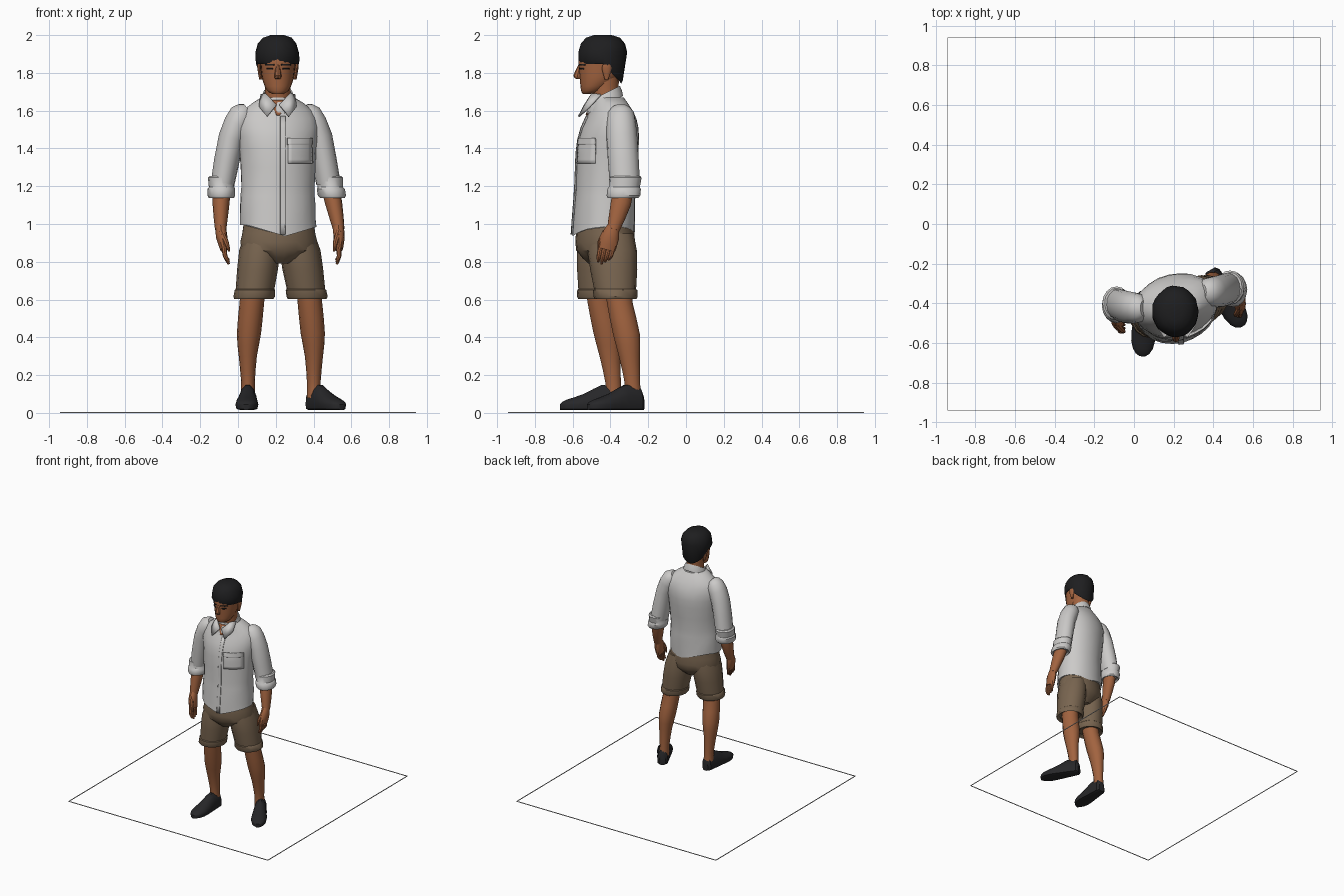
import bpy, bmesh, math, random
from mathutils import Vector
from mathutils.bvhtree import BVHTree

if "Cube" in bpy.data.objects:
    bpy.data.objects.remove(bpy.data.objects["Cube"])

random.seed(4)
TURN = math.radians(13)   # torso is turned slightly
CX = .211                 # middle of the body
SIDES = (("left", -1), ("right", 1))


def material(name, r, g, b):
    m = bpy.data.materials.new(name)
    m.diffuse_color = (r, g, b, 1)
    m.use_nodes = True
    m.node_tree.nodes["Principled BSDF"].inputs["Base Color"].default_value = m.diffuse_color
    return m


SKIN = material("brown skin", .36, .125, .05)
SHIRT = material("light grey cloth", .6, .59, .58)
KHAKI = material("khaki cloth", .19, .13, .08)
HAIR = material("black hair", .013, .013, .014)
SHOE = material("dark shoe", .02, .02, .022)
LINE = material("white line", .8, .8, .8)


def finish(name, bm, mat, thick=0):
    bmesh.ops.recalc_face_normals(bm, faces=bm.faces[:])
    me = bpy.data.meshes.new(name)
    bm.to_mesh(me)
    bm.free()
    ob = bpy.data.objects.new(name, me)
    bpy.context.collection.objects.link(ob)
    me.materials.append(mat)
    bpy.ops.object.select_all(action='DESELECT')
    ob.select_set(True)
    bpy.context.view_layer.objects.active = ob
    bpy.ops.object.shade_smooth_by_angle(angle=math.radians(35))
    if thick:
        m = ob.modifiers.new("thickness", 'SOLIDIFY')
        m.thickness, m.offset = thick, 0
    return ob


def bridge(name, loops, mat):
    """Bridge point loops and cap both ends."""
    bm = bmesh.new()
    vs = [[bm.verts.new(p) for p in loop] for loop in loops]
    n = len(vs[0])
    for a, b in zip(vs, vs[1:]):
        for i in range(n):
            bm.faces.new((a[i], a[(i + 1) % n], b[(i + 1) % n], b[i]))
    bm.faces.new(vs[0])
    bm.faces.new(vs[-1])
    return finish(name, bm, mat)


def spline(rows):
    """Add one smooth in-between row to each span."""
    out = []
    for k in range(len(rows) - 1):
        a, b, c, d = (rows[max(0, min(len(rows) - 1, k + o))] for o in (-1, 0, 1, 2))
        out += [b, tuple((9 * (q + r) - p - s) / 16 for p, q, r, s in zip(a, b, c, d))]
    return out + [rows[-1]]


def loft(name, rings, mat, n=16, rot=0, tilt=False, smooth=True, jitter=0, fix=None, place=None):
    """Rings are (x, y, z, half width, half depth); tilt turns them along the path."""
    rings = spline(rings) if smooth else rings
    cs = [Vector(place(*r[:3]) if place else r[:3]) for r in rings]
    loops = []
    for k, r in enumerate(rings):
        t = Vector((0, 0, 1))
        if tilt:
            t = (cs[max(k - 1, 0)] - cs[min(k + 1, len(cs) - 1)]).normalized()
        u = Vector((math.cos(rot), math.sin(rot), 0))
        u = (u - t * u.dot(t)).normalized()
        v = t.cross(u)
        loop = []
        for i in range(n):
            a = math.tau * i / n
            j = 1 + random.uniform(-jitter, jitter)
            q = cs[k] + (u * r[3] * math.cos(a) + v * r[4] * math.sin(a)) * j
            loop.append(fix(q) if fix else q)
        loops.append(loop)
    return bridge(name, loops, mat)


def patch(name, target, x0, x1, z0, z1, mat, off=.005, flare=0, n=6):
    """Thin plate laid on the front of a part; flare widens its top."""
    me = target.data
    tree = BVHTree.FromPolygons([v.co for v in me.vertices], [f.vertices[:] for f in me.polygons])
    bm = bmesh.new()
    grid = []
    for i in range(n + 1):
        row = []
        for j in range(n + 1):
            x = x0 + (x1 - x0) * i / n + flare * (2 * i / n - 1) * j / n
            z = z0 + (z1 - z0) * j / n
            hit = tree.ray_cast(Vector((x, -2, z)), Vector((0, 1, 0)))[0]
            row.append(bm.verts.new((x, (hit.y if hit else -.5) - off, z)))
        grid.append(row)
    for i in range(n):
        for j in range(n):
            bm.faces.new((grid[i][j], grid[i + 1][j], grid[i + 1][j + 1], grid[i][j + 1]))
    return finish(name, bm, mat, .008)


# Shirt body, with the hem rising at the sides
def hem(q):
    if q.z < .95:
        q.z = .935 + .06 * min(1, abs(q.x - .25) / .2) + .1 * max(0, q.y + .43)
    return q


shirt = loft("shirt_body", [(CX, y, z, w, d) for y, z, w, d in (
    (-.437, .94, .205, .165), (-.432, 1.1, .203, .161), (-.428, 1.2, .197, .156), (-.415, 1.4, .207, .16),
    (-.403, 1.51, .22, .147), (-.398, 1.6, .19, .112), (-.415, 1.67, .088, .085))],
    SHIRT, n=24, rot=TURN, jitter=.012, fix=hem)
patch("shirt_placket", shirt, .224, .25, .945, 1.57, SHIRT, n=10)
patch("shirt_pocket", shirt, .265, .39, 1.32, 1.45, SHIRT)
patch("pocket_flap", shirt, .262, .392, 1.42, 1.455, SHIRT, .011)
patch("open_neck_skin", shirt, .204, .222, 1.575, 1.655, SKIN, flare=.034)


# Collar, tilted up at the back, and its two pointed flaps
def collar_tilt(q):
    q.z += .5 * (q.y + .43)
    return q


loft("collar", [(CX, -.43, z, r, r) for z, r in ((1.63, .097), (1.66, .091), (1.692, .08), (1.69, .073), (1.64, .073))],
     SHIRT, smooth=False, fix=collar_tilt)
for side, s in SIDES:
    bm = bmesh.new()
    bm.faces.new([bm.verts.new((CX + s * x, y, z)) for x, y, z in (
        (.088, -.45, 1.685), (.062, -.497, 1.69), (.008, -.535, 1.63), (.058, -.568, 1.568), (.098, -.51, 1.62))])
    bmesh.ops.triangulate(bm, faces=bm.faces[:])
    finish("collar_flap_" + side, bm, SHIRT, .01)

# Arms: one shape, mirrored, the right one set back and leaning outwards
SLEEVE = [(.16, 0, 1.61, .03, .04), (.187, 0, 1.58, .067, .072), (.243, .005, 1.46, .069, .081), (.29, .02, 1.22, .064, .08)]
FOREARM = [(.293, .02, 1.22, .046, .053), (.3, 0, 1.11, .045, .055), (.302, -.04, .97, .03, .034)]
PALM = [(.302, -.04, .985, .028, .033), (.296, -.058, .93, .03, .049), (.283, -.075, .865, .021, .046)]
THUMB = [(.3, -.08, .96, .015, .016), (.273, -.108, .905, .014, .015), (.256, -.118, .855, .005, .005)]
for side, s in SIDES:
    cx, y0, lean = (.21, -.425, 0) if s < 0 else (.187, -.345, .18)

    def arm(x, y, z):
        return cx + s * (x + lean * max(0, 1.22 - z)), y0 + y, z

    loft("sleeve_" + side, SLEEVE, SHIRT, tilt=True, jitter=.02, place=arm)
    loft("cuff_" + side, [(.298, .018 + (z - 1.19) / 8, z, r, r + .015) for z, r in (
        (1.255, .06), (1.245, .071), (1.195, .067), (1.185, .074), (1.15, .074), (1.138, .066), (1.15, .052))],
        SHIRT, smooth=False, jitter=.015, place=arm)
    loft("forearm_" + side, FOREARM, SKIN, n=14, tilt=True, place=arm)
    loft("palm_" + side, PALM, SKIN, n=12, tilt=True, place=arm)
    loft("thumb_" + side, THUMB, SKIN, n=8, tilt=True, place=arm)
    for i in range(4):
        k = i - 1.5
        drop = .012 * abs(k + .5)
        loft(f"finger_{side}_{i + 1}", [(.283, -.075 + k * .022, .875, .013, .013), (.278, -.085 + k * .021, .83, .012, .012),
             (.258, -.093 + k * .018, .787 + drop, .006, .006)], SKIN, n=8, tilt=True, place=arm)

# Shorts: seat and two legs with rolled hems
loft("shorts_seat", [(.216, -.428, z, w, d) for z, w, d in (
    (1.03, .185, .145), (.95, .197, .152), (.86, .2, .15), (.79, .05, .09))], KHAKI, n=20, rot=TURN)
LEG = [(0, 0, .68, .066, .072), (.009, .012, .58, .065, .07), (.024, .046, .42, .064, .073),
       (.03, .062, .3, .048, .057), (.029, .078, .16, .036, .042), (.03, .08, .08, .038, .045)]
SOLE = ((0, .026, .085), (.018, .042, .125), (.105, .05, .137), (.15, .054, .115), (.2, .06, .088),
        (.25, .06, .07), (.29, .05, .057), (.315, .034, .045), (.328, .014, .03))
for side, s in SIDES:
    hx, hy = (.09, -.458) if s < 0 else (.36, -.375)
    rings = []
    for z, r in ((.95, .09), (.86, .108), (.76, .108), (.655, .102), (.65, .107), (.615, .109), (.603, .103), (.62, .08)):
        f = max(0, 1 - (z - .65) / .3)
        rings.append((hx + (CX - hx) * .3 * (1 - f), hy + (-.42 - hy) * .5 * (1 - f), z, r, r + .03 - .02 * f))
    loft("shorts_leg_" + side, rings, KHAKI, smooth=False, jitter=.012)

    # Bare leg, mirrored
    lx, ly = (.082, -.464) if s < 0 else (.372, -.362)
    loft("leg_" + side, LEG, SKIN, n=14, place=lambda x, y, z: (lx + s * x, ly + y, z))

    # Flat-bottomed shoe from heel to toe
    fx, fy, ang = (.056, -.34, -.04) if s < 0 else (.385, -.232, .52)
    ca, sa = math.cos(ang), math.sin(ang)
    loops = []
    for d, w, h in SOLE:
        loop = []
        for i in range(14):
            c, e = math.cos(math.tau * i / 14), math.sin(math.tau * i / 14)
            z = .044 + (h - .03) * e if e > 0 else .044 - .03 * abs(e) ** .3
            loop.append((fx + w * c * ca + d * sa, fy + w * c * sa - d * ca, z))
        loops.append(loop)
    bridge("shoe_" + side, loops, SHOE)

# Neck, head, nose, ears and eyes
loft("neck", [(CX, -.41, 1.6, .078, .075), (CX, -.425, 1.68, .067, .07), (CX, -.43, 1.78, .07, .075)], SKIN)
head = loft("head", [(CX, y, z, w, d) for y, z, w, d in (
    (-.52, 1.688, .028, .026), (-.496, 1.707, .058, .06), (-.468, 1.755, .079, .093), (-.455, 1.8, .087, .111),
    (-.452, 1.855, .092, .117), (-.448, 1.9, .092, .112), (-.445, 1.975, .05, .06))], SKIN, n=20)
loft("nose", [(CX, -.558, 1.842, .009, .012), (CX, -.575, 1.785, .019, .022), (CX, -.567, 1.768, .014, .012)], SKIN, n=8)
for side, s in SIDES:
    loft("ear_" + side, [(CX + s * x, -.42, z, .009, r) for x, z, r in ((.09, 1.765, .01), (.1, 1.825, .026), (.1, 1.85, .015))],
         SKIN, n=8)
    for part, z, w in (("eyebrow_", 1.843, .024), ("eye_", 1.821, .016)):
        x = CX + s * .042
        patch(part + side, head, x - w, x + w, z - .004, z + .004, HAIR, .001, n=3)


# Hair cap, hanging lower at the back
def nape(q):
    if q.z < 1.88 and q.y > -.44:
        d = q.y + .44
        q.z -= d * .85
        q.y -= d * .2
    return q


loft("hair", [(CX - .003, -.44, z, w, w + .013) for z, w in (
    (2, .035), (1.986, .077), (1.955, .103), (1.91, .116), (1.87, .117), (1.848, .108), (1.86, .09))],
    HAIR, n=26, smooth=False, jitter=.025, fix=nape)

# Thin square outline on the floor
bm = bmesh.new()
for axis in (0, 1):
    for s in (-1, 1):
        for v in bmesh.ops.create_cube(bm, size=1)["verts"]:
            along, across, z = v.co.x * 1.884, s * .94 + v.co.y * .004, .003 + v.co.z * .006
            v.co = (along, across, z) if axis == 0 else (across, along, z)
finish("floor_outline", bm, LINE)
